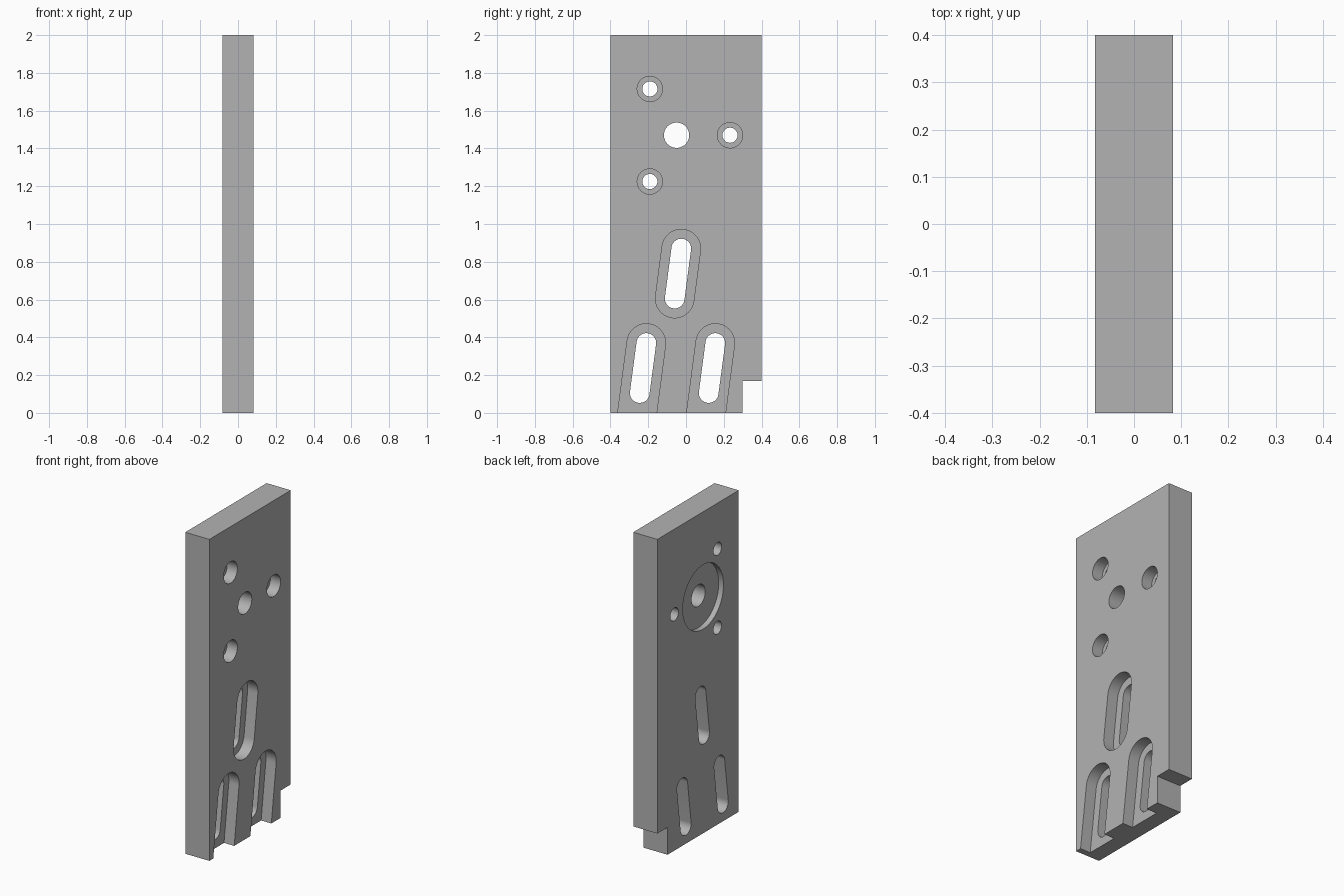
import bpy, bmesh, math

if "Cube" in bpy.data.objects:
    bpy.data.objects.remove(bpy.data.objects["Cube"])

T = 0.083          # half thickness of the plate
BORE = 0.07        # depth of counterbores and slot recesses


def prism(name, pts, x0, x1):
    """Extrude a (y, z) outline along x."""
    bm = bmesh.new()
    face = bm.faces.new([bm.verts.new((x0, y, z)) for y, z in pts])
    ext = bmesh.ops.extrude_face_region(bm, geom=[face])
    moved = [v for v in ext["geom"] if isinstance(v, bmesh.types.BMVert)]
    bmesh.ops.translate(bm, verts=moved, vec=(x1 - x0, 0, 0))
    bmesh.ops.recalc_face_normals(bm, faces=bm.faces)
    me = bpy.data.meshes.new(name)
    bm.to_mesh(me)
    bm.free()
    ob = bpy.data.objects.new(name, me)
    bpy.context.collection.objects.link(ob)
    return ob


def circle(c, r, n=48):
    return [(c[0] + r * math.cos(2 * math.pi * i / n),
             c[1] + r * math.sin(2 * math.pi * i / n)) for i in range(n)]


def stadium(a, b, r, n=24):
    """Round-ended slot from lower centre a to upper centre b."""
    ang = math.atan2(b[1] - a[1], b[0] - a[0])
    pts = []
    for c, start in ((b, ang - math.pi / 2), (a, ang + math.pi / 2)):
        for i in range(n + 1):
            t = start + math.pi * i / n
            pts.append((c[0] + r * math.cos(t), c[1] + r * math.sin(t)))
    return pts


# Plate with the corner notch
plate = prism("mounting_plate",
              [(-0.4, 0), (0.3, 0), (0.3, 0.17), (0.4, 0.17), (0.4, 2), (-0.4, 2)], -T, T)


def cut(pts, x0, x1):
    cutter = prism("cutter", pts, x0, x1)
    cutter.hide_render = True
    mod = plate.modifiers.new("cut", 'BOOLEAN')
    mod.operation = 'DIFFERENCE'
    mod.solver = 'EXACT'
    mod.object = cutter
    bpy.context.view_layer.objects.active = plate
    bpy.ops.object.modifier_apply(modifier=mod.name)
    bpy.data.objects.remove(cutter)


# Shaft hole and round recess on the back
hub = (-0.05, 1.47)
cut(circle(hub, 0.2, 64), -T - 0.1, -T + 0.033)
cut(circle(hub, 0.067), -0.2, 0.2)

# Three counterbored bolt holes spaced evenly round the hub
for k in range(3):
    a = 2 * math.pi * k / 3
    c = (hub[0] + 0.283 * math.cos(a), hub[1] + 0.283 * math.sin(a))
    cut(circle(c, 0.067), T - BORE, 0.2)
    cut(circle(c, 0.04), -0.2, 0.2)

# Slanted stepped slots; the lower two recesses run out at the bottom edge
dy, dz = 0.035, 0.265
for y, z, run_out in ((-0.06, 0.605, 0), (-0.245, 0.105, 1), (0.12, 0.105, 1)):
    top = (y + dy, z + dz)
    cut(stadium((y - dy * run_out, z - dz * run_out), top, 0.102), T - BORE, 0.2)
    cut(stadium((y, z), top, 0.052), -0.2, 0.2)

# Colour and shading
mat = bpy.data.materials.new("plain grey")
mat.diffuse_color = (0.45, 0.45, 0.45, 1)
mat.use_nodes = True
mat.node_tree.nodes["Principled BSDF"].inputs["Base Color"].default_value = mat.diffuse_color
plate.data.materials.clear()
plate.data.materials.append(mat)
bpy.ops.object.select_all(action='DESELECT')
plate.select_set(True)
bpy.context.view_layer.objects.active = plate
bpy.ops.object.shade_smooth_by_angle(angle=math.radians(30))
